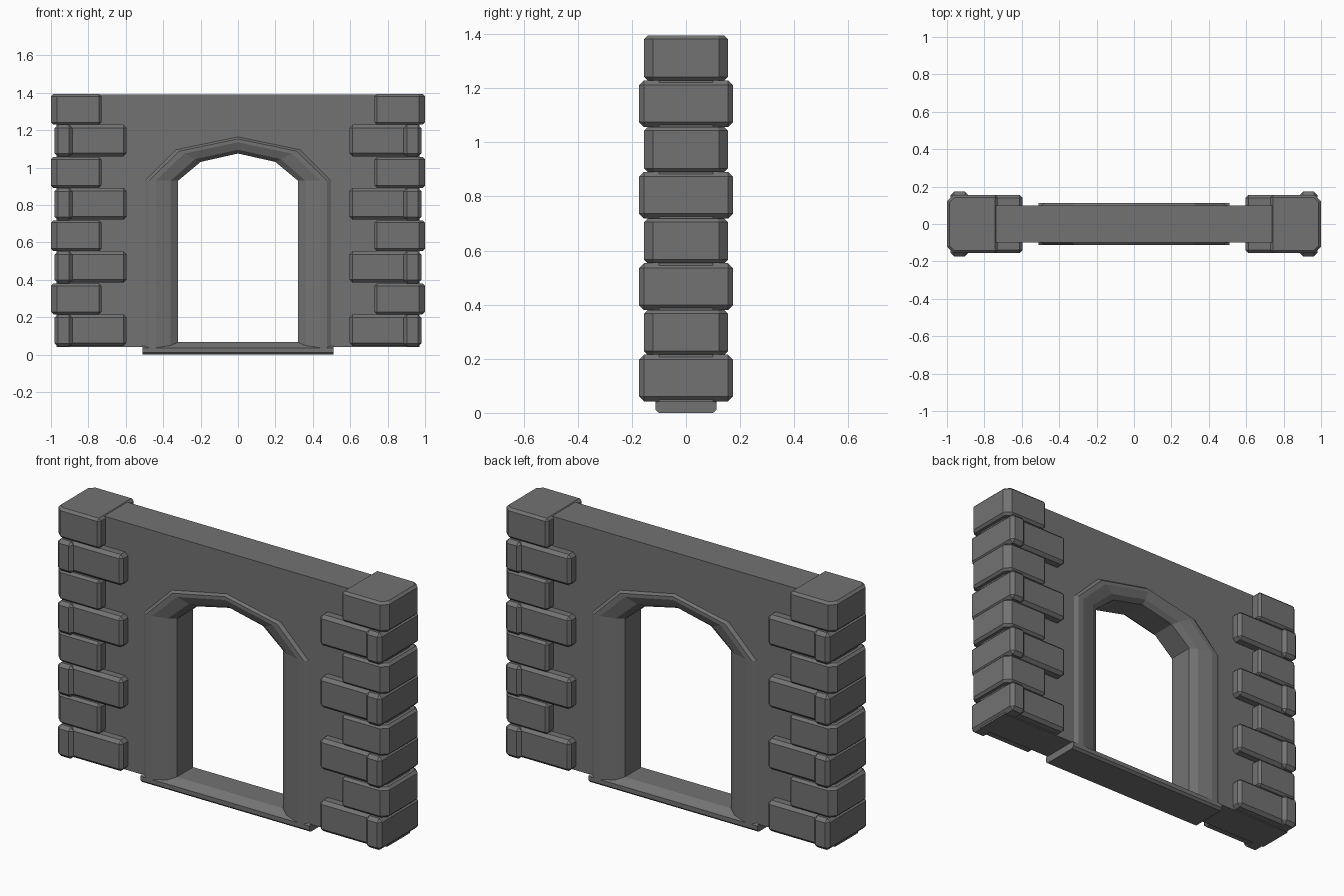
import bpy, bmesh

if "Cube" in bpy.data.objects:
    bpy.data.objects.remove(bpy.data.objects["Cube"])

stone = bpy.data.materials.new("grey stone")
stone.diffuse_color = (0.17, 0.17, 0.17, 1)
stone.use_nodes = True
stone.node_tree.nodes["Principled BSDF"].inputs["Base Color"].default_value = stone.diffuse_color


def finish(name, bm):
    bmesh.ops.recalc_face_normals(bm, faces=bm.faces)
    me = bpy.data.meshes.new(name)
    bm.to_mesh(me)
    bm.free()
    me.materials.append(stone)
    ob = bpy.data.objects.new(name, me)
    bpy.context.collection.objects.link(ob)
    return ob


def block(name, x0, x1, hy, z0, z1, bevel, corner=0):
    """Bevelled stone; corner = wider chamfer on the outer upright edges."""
    bm = bmesh.new()
    bmesh.ops.create_cube(bm, size=1)
    for v in bm.verts:
        v.co = ((x0 + x1) / 2 + v.co.x * (x1 - x0), v.co.y * 2 * hy,
                (z0 + z1) / 2 + v.co.z * (z1 - z0))
    if corner:
        xo = x0 if abs(x0) > abs(x1) else x1
        up = [e for e in bm.edges if all(abs(v.co.x - xo) < 1e-4 for v in e.verts)
              and abs(e.verts[0].co.z - e.verts[1].co.z) > 0.01]
        bmesh.ops.bevel(bm, geom=up, offset=corner, segments=1, affect='EDGES')
    sharp = [e for e in bm.edges if e.calc_face_angle(0) > 1.2]
    bmesh.ops.bevel(bm, geom=sharp, offset=bevel, segments=1, affect='EDGES')
    return finish(name, bm)


# Opening outlines: outer and inner edge of the surround, left foot to right foot
half_outer = [(0.51, 0.02), (0.51, 0.93), (0.34, 1.10)]
half_inner = [(0.32, 0.02), (0.32, 0.93), (0.20, 1.03)]


def outline(half, top):
    return [(-x, z) for x, z in half] + [(0, top)] + [(x, z) for x, z in reversed(half)]


outer = outline(half_outer, 1.17)
inner = outline(half_inner, 1.075)


def mix(t):
    return [(a[0] + (b[0] - a[0]) * t, a[1] + (b[1] - a[1]) * t)
            for a, b in zip(outer, inner)]


# Wall slab: outline running round the doorway, extruded through its thickness
bm = bmesh.new()
hole = mix(0.6)
hole[0], hole[-1] = (hole[0][0], 0.04), (hole[-1][0], 0.04)
front = [bm.verts.new((x, -0.10, z)) for x, z in
         hole + [(0.97, 0.04), (0.97, 1.39), (-0.97, 1.39), (-0.97, 0.04)]]
face = bm.faces.new(front)
ext = bmesh.ops.extrude_face_region(bm, geom=[face])
bmesh.ops.translate(bm, vec=(0, 0.20, 0),
                    verts=[g for g in ext['geom'] if isinstance(g, bmesh.types.BMVert)])
bmesh.ops.triangulate(bm, faces=[f for f in bm.faces if len(f.verts) > 4])
finish("wall", bm)

# Arched surround: moulding section (position across, depth) swept along the outline
section = [(0, 0.092), (0.18, 0.113), (0.37, 0.113), (0.79, 0.095), (1, 0.07)]
section = [(t, -y) for t, y in section] + [(t, y) for t, y in reversed(section)]
bm = bmesh.new()
rings = [[bm.verts.new((x, y, z)) for x, z in mix(t)] for t, y in section]
n = len(section)
for i in range(n):
    a, b = rings[i], rings[(i + 1) % n]
    for j in range(len(outer) - 1):
        bm.faces.new((a[j], a[j + 1], b[j + 1], b[j]))
for j in (0, -1):
    bm.faces.new([r[j] for r in rings])
finish("arch_surround", bm)

# Door sill: low step with sloping shoulders
bm = bmesh.new()
sill = [(-0.10, 0), (-0.113, 0.012), (-0.113, 0.036), (-0.07, 0.066)]
sill += [(-y, z) for y, z in reversed(sill)]
ends = [[bm.verts.new((x, y, z)) for y, z in sill] for x in (-0.51, 0.51)]
for i in range(len(sill)):
    k = (i + 1) % len(sill)
    bm.faces.new((ends[0][i], ends[0][k], ends[1][k], ends[1][i]))
for e in ends:
    bm.faces.new(e)
finish("door_sill", bm)

# Corner stones: alternating long and short courses on both ends
step = 0.169
for side, label in ((-1, "left"), (1, "right")):
    for i in range(8):
        z0 = 0.042 + i * step
        z1 = z0 + step
        if i % 2 == 0:
            spans = [("long_stone", 0.595, 0.93, 0.155, z0 + 0.004, z1 + 0.004, 0.017, 0),
                     ("end_stone", 0.885, 0.98, 0.173, z0, z1 + 0.004, 0.018, 0)]
        else:
            spans = [("short_stone", 0.73, 1.0, 0.155, z0 + 0.004, z1, 0.013, 0.033)]
        for nm, a, b, hy, lo, hi, bev, cor in spans:
            xs = sorted((a * side, b * side))
            block(f"{label}_{nm}_{i + 1}", xs[0], xs[1], hy, lo, hi, bev, cor)
